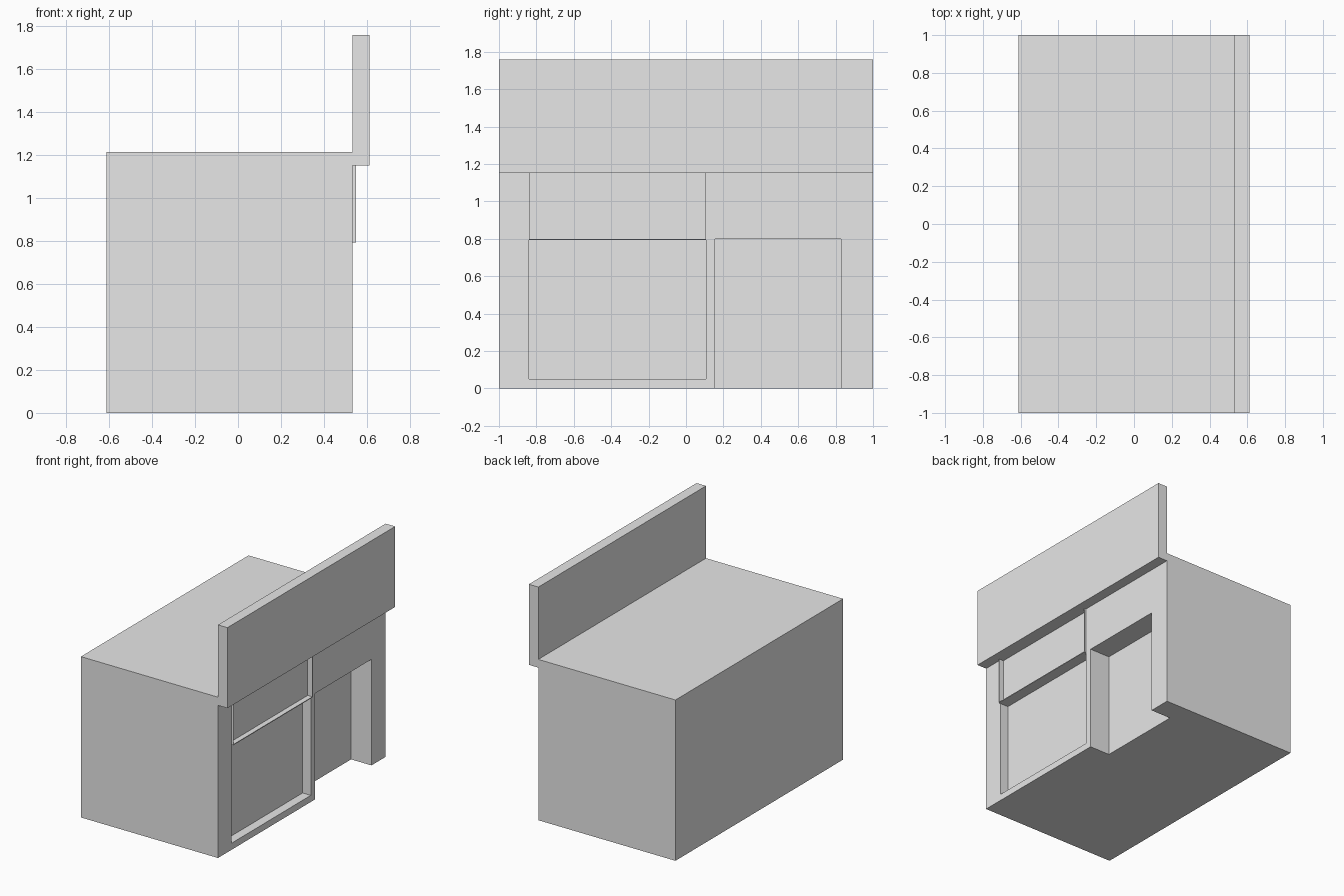
import bpy
import bmesh
from mathutils import Vector

cube = bpy.data.objects.get("Cube")
if cube:
    bpy.data.objects.remove(cube, do_unlink=True)

# Single plain grey material
grey = bpy.data.materials.new("plain grey")
grey.use_nodes = True
grey.diffuse_color = (0.8, 0.8, 0.8, 1)
grey.node_tree.nodes["Principled BSDF"].inputs["Base Color"].default_value = (0.8, 0.8, 0.8, 1)


def box(name, low, high):
    """Axis-aligned box between two corners."""
    low, high = Vector(low), Vector(high)
    bm = bmesh.new()
    bmesh.ops.create_cube(bm, size=1)
    for v in bm.verts:
        v.co = (low + high) / 2 + v.co * (high - low)
    mesh = bpy.data.meshes.new(name)
    bm.to_mesh(mesh)
    bm.free()
    mesh.materials.append(grey)
    obj = bpy.data.objects.new(name, mesh)
    bpy.context.collection.objects.link(obj)
    return obj


def cut(target, name, low, high):
    """Carve a box-shaped recess, applied straight away."""
    cutter = box(name, low, high)
    cutter.hide_render = True
    mod = target.modifiers.new(name, 'BOOLEAN')
    mod.operation = 'DIFFERENCE'
    mod.solver = 'EXACT'
    mod.object = cutter
    bpy.context.view_layer.objects.active = target
    bpy.ops.object.modifier_apply(modifier=mod.name)
    bpy.data.objects.remove(cutter, do_unlink=True)


FACE = 0.533                 # shop front plane
OUT = 0.7                    # cutters reach past the front
WIN_A, WIN_B = -0.84, 0.107  # window extent along y
SIGN_Z, BAR_Z = 1.152, 0.8
LIP, THIN = 0.549, 0.004

# Building block with its recesses
body = box("building_body", (-0.612, -1, 0), (FACE, 1, 1.214))
cut(body, "window_recess", (0.465, WIN_A, 0.05), (OUT, WIN_B, BAR_Z - 0.006))
cut(body, "transom_recess", (0.51, WIN_A, BAR_Z), (OUT, WIN_B, SIGN_Z))
cut(body, "door_recess", (0.363, 0.155, -0.1), (OUT, 0.83, BAR_Z))

# Tall sign board overhanging the shop front
box("sign_board", (FACE, -1, SIGN_Z), (0.612, 1, 1.76))

# Thin projecting frame round the transom
box("transom_sill", (0.51, WIN_A, BAR_Z - 0.006), (LIP, WIN_B, BAR_Z))
for name, y in (("right", WIN_A), ("left", WIN_B - THIN)):
    box("transom_side_" + name, (0.51, y, BAR_Z), (LIP, y + THIN, SIGN_Z))
